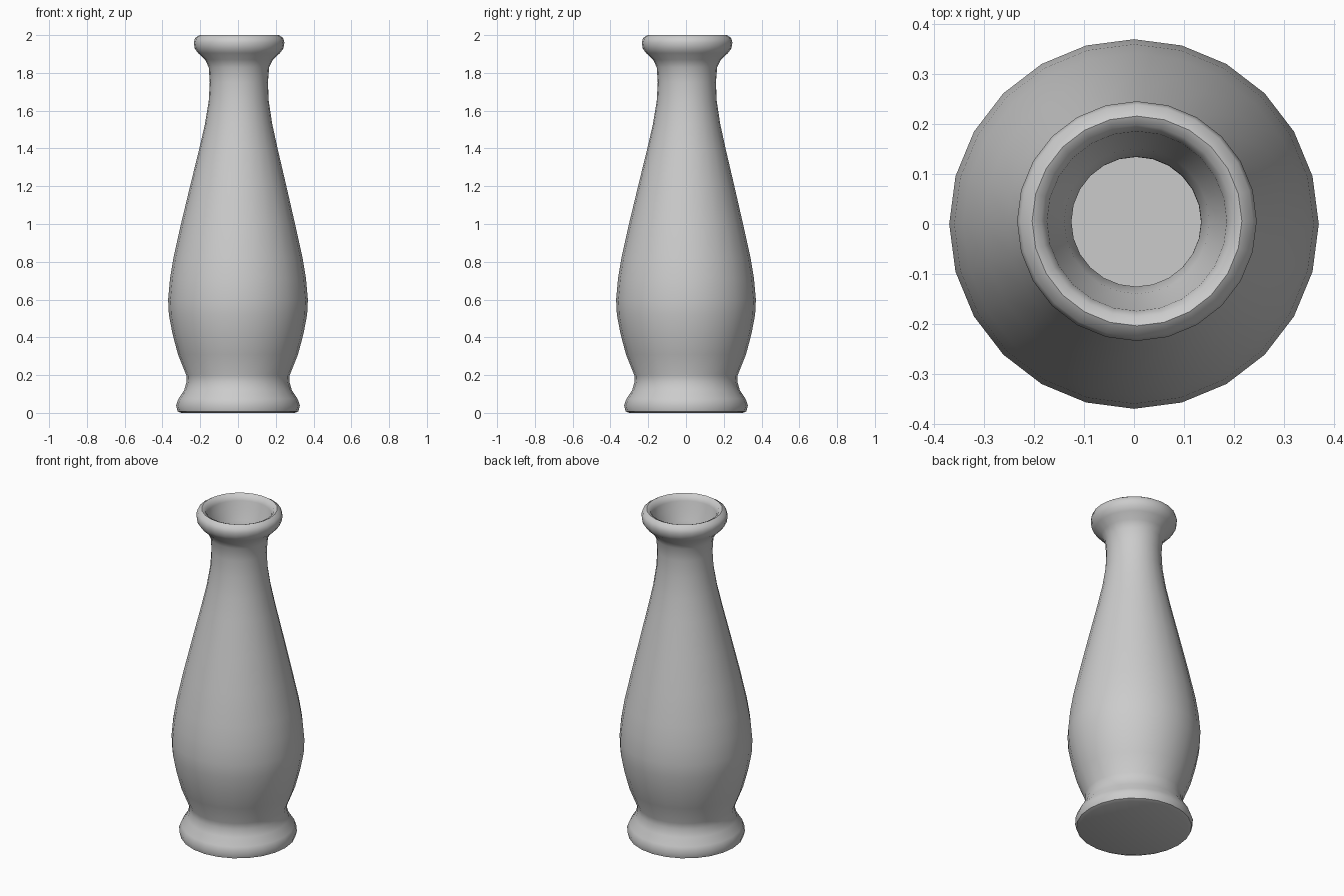
import bpy, bmesh, math

SIDES = 24

# Outer profile (radius, height), foot to lip
outer = [(0.30, 0.0), (0.32, 0.008), (0.328, 0.04), (0.315, 0.075), (0.285, 0.12),
         (0.272, 0.165), (0.274, 0.20), (0.318, 0.31), (0.347, 0.42), (0.366, 0.52),
         (0.370, 0.60), (0.360, 0.71), (0.342, 0.82), (0.302, 1.0), (0.255, 1.2),
         (0.207, 1.4), (0.178, 1.53), (0.159, 1.65), (0.154, 1.75), (0.160, 1.83),
         (0.180, 1.87), (0.217, 1.905), (0.235, 1.93), (0.240, 1.96), (0.233, 1.985),
         (0.210, 2.0)]
# Inner profile, lip down to the inside floor
inner = [(0.192, 1.992), (0.180, 1.965), (0.175, 1.92), (0.145, 1.86), (0.130, 1.78),
         (0.130, 1.70), (0.138, 1.62), (0.18, 1.4), (0.23, 1.2), (0.277, 1.0),
         (0.335, 0.71), (0.345, 0.60), (0.322, 0.42), (0.25, 0.20), (0.24, 0.15)]


def lathe(name, profile):
    bm = bmesh.new()
    rings = []
    for r, z in profile:
        shift = 0.006 * max(0, min(1, z - 1))      # slight lean of the neck
        rings.append([bm.verts.new((r * math.cos(2 * math.pi * i / SIDES) + shift,
                                    r * math.sin(2 * math.pi * i / SIDES) + shift, z))
                      for i in range(SIDES)])
    for a, b in zip(rings, rings[1:]):
        for i in range(SIDES):
            j = (i + 1) % SIDES
            bm.faces.new((a[i], a[j], b[j], b[i]))
    bm.faces.new(rings[0][::-1])                   # underside
    bm.faces.new(rings[-1])                        # inside floor
    mesh = bpy.data.meshes.new(name)
    bm.to_mesh(mesh)
    bm.free()
    obj = bpy.data.objects.new(name, mesh)
    bpy.context.collection.objects.link(obj)
    return obj


vase = lathe("vase", outer + inner)
bpy.context.view_layer.objects.active = vase
vase.select_set(True)
bpy.ops.object.shade_smooth_by_angle(angle=math.radians(50))
